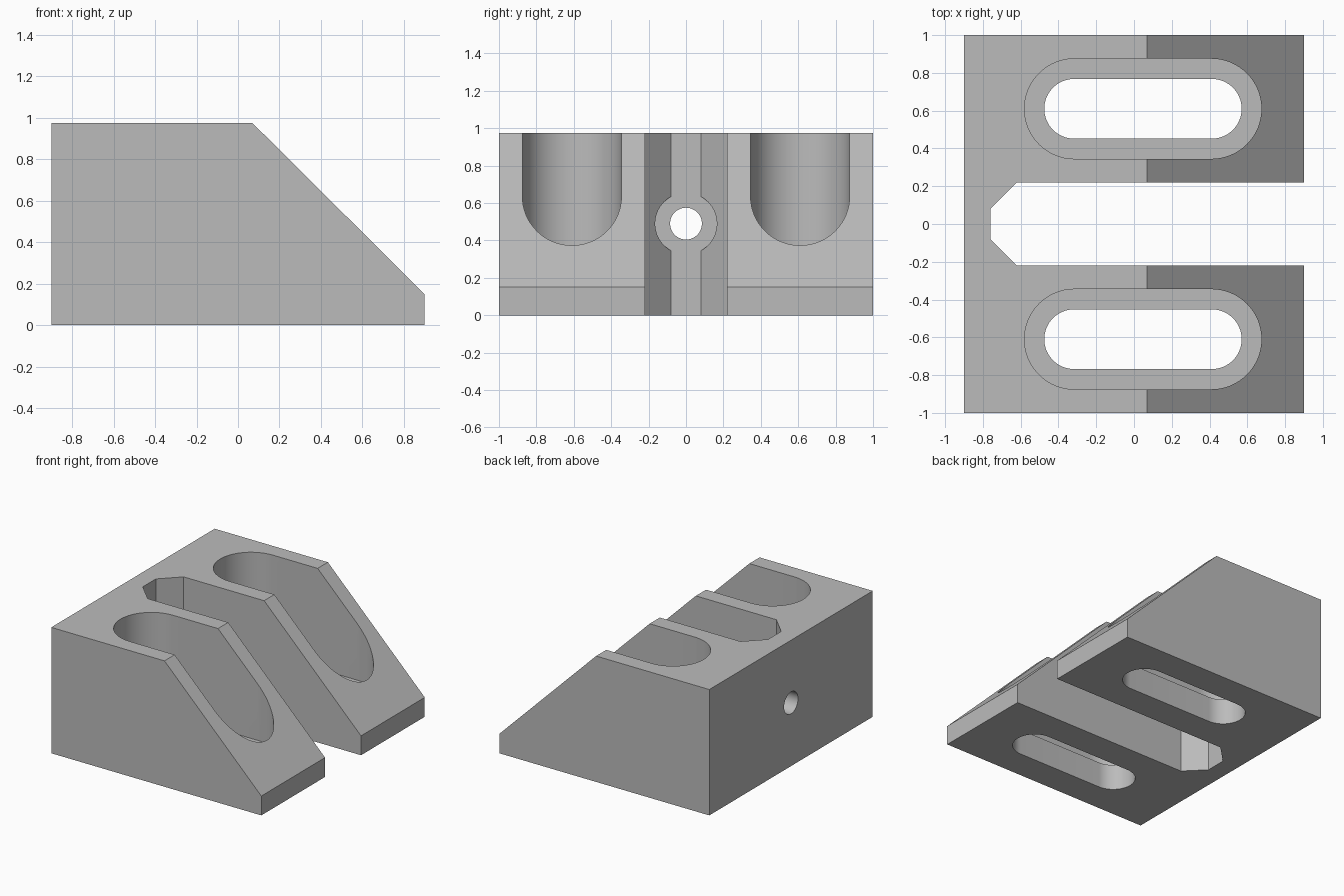
import bpy, math
from mathutils import Vector

if "Cube" in bpy.data.objects:
    bpy.data.objects.remove(bpy.data.objects["Cube"], do_unlink=True)

grey = bpy.data.materials.new("plain_grey")
grey.use_nodes = True
grey.diffuse_color = (0.5, 0.5, 0.5, 1)
grey.node_tree.nodes["Principled BSDF"].inputs["Base Color"].default_value = (0.5, 0.5, 0.5, 1)


def prism(name, profile, place, start, end):
    """Extrude a 2D profile; place(u, v, w) maps it into space."""
    n = len(profile)
    verts = [place(u, v, w) for w in (start, end) for u, v in profile]
    faces = [list(range(n))[::-1], list(range(n, 2 * n))]
    faces += [[i, (i + 1) % n, n + (i + 1) % n, n + i] for i in range(n)]
    mesh = bpy.data.meshes.new(name)
    mesh.from_pydata(verts, [], faces)
    # Turn the normals outward
    centre = sum((Vector(v) for v in verts), Vector()) / len(verts)
    cap = mesh.polygons[1]
    if cap.normal.dot(cap.center - centre) < 0:
        mesh.flip_normals()
    obj = bpy.data.objects.new(name, mesh)
    bpy.context.collection.objects.link(obj)
    mesh.materials.append(grey)
    return obj


def along_x(u, v, w): return (w, u, v)
def along_y(u, v, w): return (u, w, v)
def along_z(u, v, w): return (u, v, w)


def arc(cx, cy, r, a0, a1, steps):
    angles = [math.radians(a0 + (a1 - a0) * i / steps) for i in range(steps + 1)]
    return [(cx + r * math.cos(a), cy + r * math.sin(a)) for a in angles]


def slot(x0, x1, y, r):
    return arc(x1 - r, y, r, -90, 90, 32) + arc(x0 + r, y, r, 90, 270, 32)


def circle(z, r):
    return arc(0, z, r, 0, 360, 64)[:-1]


# Wedge-shaped body
block = prism("wedge_block", [(-.9, 0), (.9, 0), (.9, .15), (.07, .975), (-.9, .975)],
              along_y, -1, 1)

# Central channel with chamfered inner end
channel = [(1.1, -.22), (1.1, .22), (-.62, .22), (-.76, .08), (-.76, -.08), (-.62, -.22)]
cutters = [prism("channel_cutter", channel, along_z, -.2, 1.2)]

# Cross hole and its round seat
cutters += [prism("seat_cutter", circle(.49, .165), along_x, -.76, -.3),
            prism("hole_cutter", circle(.49, .085), along_x, -1.1, -.5)]

# Stepped mounting slots on both sides
for y in (-.61, .61):
    cutters += [prism("wide_slot_cutter", slot(-.58, .675, y, .265), along_z, .2, 1.2),
                prism("through_slot_cutter", slot(-.475, .57, y, .158), along_z, -.2, .6)]

bpy.ops.object.select_all(action="DESELECT")
bpy.context.view_layer.objects.active = block
block.select_set(True)
for cutter in cutters:
    cutter.hide_render = True
    mod = block.modifiers.new("cut", "BOOLEAN")
    mod.operation = "DIFFERENCE"
    mod.solver = "EXACT"
    mod.object = cutter
    bpy.ops.object.modifier_apply(modifier=mod.name)
    bpy.data.objects.remove(cutter, do_unlink=True)

bpy.ops.object.shade_smooth_by_angle(angle=math.radians(30))
